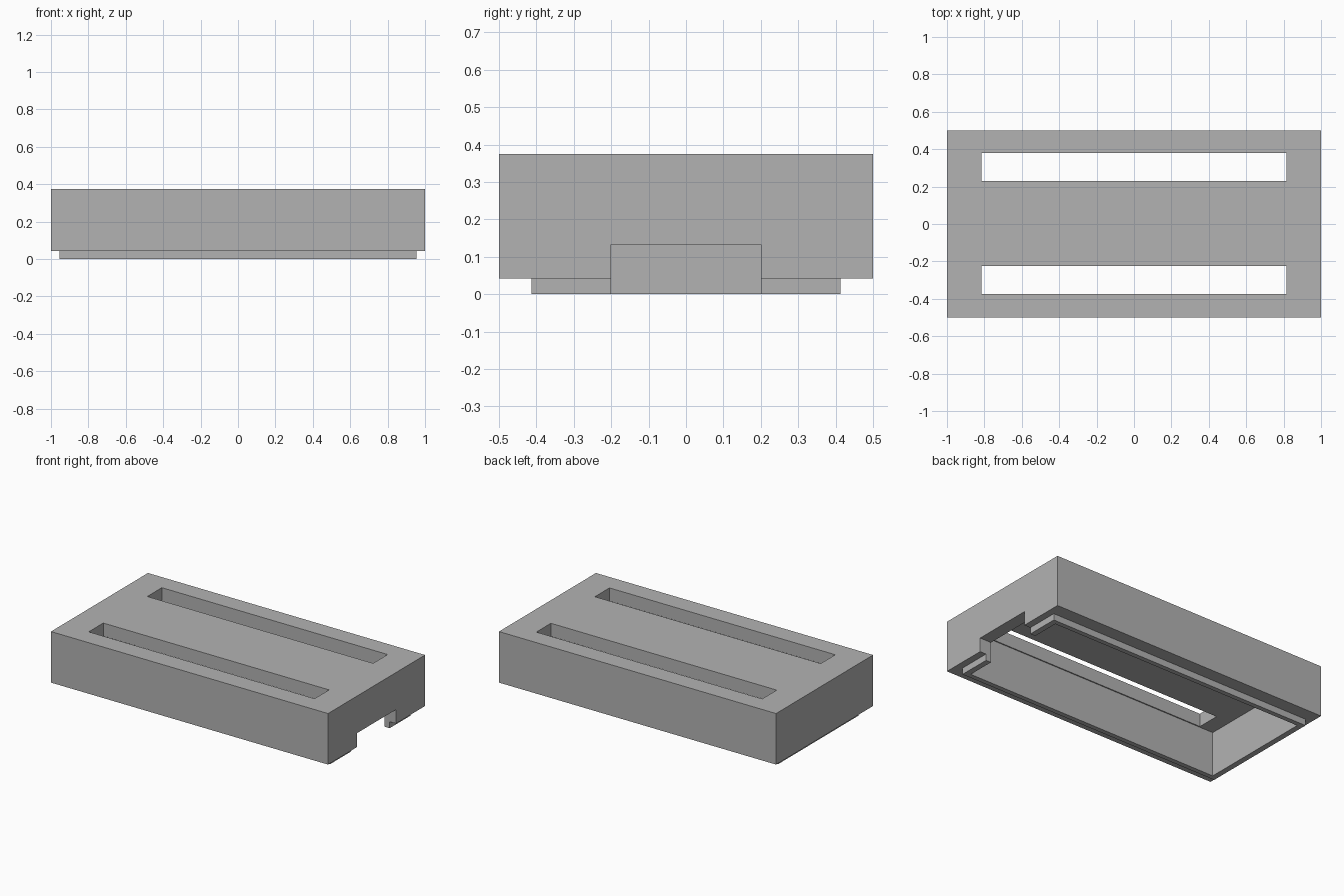
import bpy

# Remove the default cube
default = bpy.data.objects.get("Cube")
if default:
    bpy.data.objects.remove(default, do_unlink=True)

# One plain grey material
grey = bpy.data.materials.new("plain grey")
grey.use_nodes = True
colour = (0.45, 0.45, 0.45, 1)
grey.diffuse_color = colour
grey.node_tree.nodes["Principled BSDF"].inputs["Base Color"].default_value = colour


def box(name, low, high):
    """Axis-aligned box between two corners."""
    centre = [(a + b) / 2 for a, b in zip(low, high)]
    bpy.ops.mesh.primitive_cube_add(size=1, location=centre)
    ob = bpy.context.object
    ob.name = name
    ob.scale = [b - a for a, b in zip(low, high)]
    bpy.ops.object.transform_apply(location=True, rotation=False, scale=True)
    ob.data.materials.append(grey)
    return ob


def combine(target, tool, operation):
    """Apply a boolean and discard the helper."""
    tool.hide_render = True
    mod = target.modifiers.new(operation.lower(), "BOOLEAN")
    mod.operation = operation
    mod.solver = "EXACT"
    mod.object = tool
    bpy.context.view_layer.objects.active = target
    bpy.ops.object.modifier_apply(modifier=mod.name)
    bpy.data.objects.remove(tool, do_unlink=True)


# Outer shell, with the narrower locating lip below it
lid = box("lid_shell", (-1, -0.5, 0.042), (1, 0.5, 0.375))
combine(lid, box("lip", (-0.955, -0.413, 0), (0.955, 0.413, 0.1)), "UNION")

# Hollow interior, open at the bottom
combine(lid, box("cavity", (-0.918, -0.382, -0.1), (0.918, 0.382, 0.29)), "DIFFERENCE")

# Two long slots through the top
for y in (-0.30, 0.304):
    combine(lid, box("slot", (-0.815, y - 0.075, 0.2), (0.815, y + 0.075, 0.5)), "DIFFERENCE")

# Cable notch through the +x end wall
combine(lid, box("notch", (0.8, -0.2, -0.1), (1.2, 0.2, 0.133)), "DIFFERENCE")
